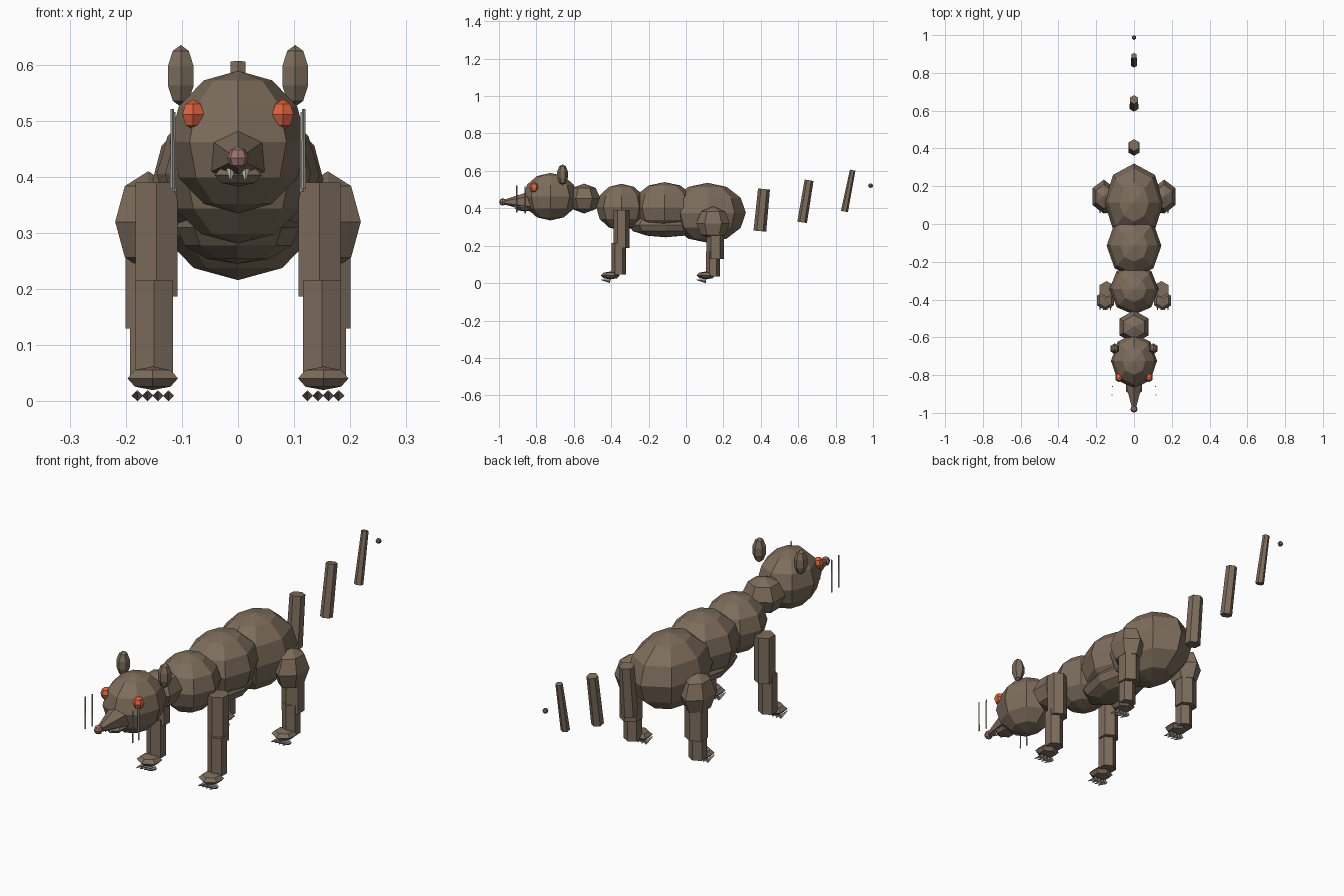
import bpy, bmesh
from mathutils import Vector, Matrix

if "Cube" in bpy.data.objects:
    bpy.data.objects.remove(bpy.data.objects["Cube"])


def material(name, rgb):
    m = bpy.data.materials.new(name)
    m.diffuse_color = (*rgb, 1)
    m.use_nodes = True
    m.node_tree.nodes["Principled BSDF"].inputs["Base Color"].default_value = m.diffuse_color
    return m


FUR = material("brown_fur", (0.205, 0.153, 0.107))
EYE = material("orange_eye", (0.75, 0.13, 0.05))
NOSE = material("pink_nose", (0.33, 0.17, 0.15))
CLAW = material("grey_claw", (0.27, 0.26, 0.23))
WHISKER = material("pale_whisker", (0.42, 0.41, 0.36))
TOOTH = material("white_tooth", (0.8, 0.78, 0.7))


def finish(bm, name, mat):
    me = bpy.data.meshes.new(name)
    bm.to_mesh(me)
    bm.free()
    me.materials.append(mat)
    ob = bpy.data.objects.new(name, me)
    bpy.context.collection.objects.link(ob)
    return ob


def ball(name, center, radii, mat=FUR, seg=8, rings=6):
    bm = bmesh.new()
    bmesh.ops.create_uvsphere(bm, u_segments=seg, v_segments=rings, radius=1)
    bm.transform(Matrix.Translation(center) @ Matrix.Diagonal((*radii, 1)))
    return finish(bm, name, mat)


def rod(name, a, b, r1, r2, mat=FUR, seg=6):
    """Tapered cylinder from point a to point b."""
    a, b = Vector(a), Vector(b)
    d = b - a
    bm = bmesh.new()
    bmesh.ops.create_cone(bm, cap_ends=True, segments=seg, radius1=r1,
                          radius2=r2, depth=d.length)
    # Tilt only in the y-z plane so the sides keep their facing
    turn = Vector((0, 0, 1)).rotation_difference(d).to_matrix().to_4x4()
    bm.transform(Matrix.Translation((a + b) / 2) @ turn)
    return finish(bm, name, mat)


# Body
ball("hips", (0, 0.115, 0.376), (0.157, 0.205, 0.16))
ball("middle", (0, -0.115, 0.405), (0.145, 0.17, 0.135))
ball("chest", (0, -0.345, 0.406), (0.13, 0.135, 0.125))
ball("belly", (0, -0.11, 0.31), (0.11, 0.2, 0.065))
ball("neck", (0, -0.545, 0.452), (0.09, 0.088, 0.08), seg=6, rings=4)

# Head
ball("head", (0, -0.725, 0.462), (0.122, 0.145, 0.127))
rod("snout", (0, -0.83, 0.437), (0, -0.975, 0.433), 0.055, 0.012)
ball("jaw", (0, -0.86, 0.403), (0.048, 0.055, 0.02), seg=6, rings=4)
ball("nose", (0, -0.98, 0.434), (0.019, 0.019, 0.02), NOSE, 8, 4)

for side, s in (("left", 1), ("right", -1)):
    # Face details
    ball(side + "_eye", (s * 0.08, -0.812, 0.511), (0.022, 0.026, 0.027), EYE, 6, 4)
    ball(side + "_ear", (s * 0.102, -0.66, 0.58), (0.028, 0.03, 0.055), seg=6, rings=5)
    rod(side + "_tooth", (s * 0.013, -0.912, 0.415), (s * 0.013, -0.912, 0.395),
        0.008, 0.002, TOOTH, 4)
    for i, (x, y, z) in enumerate(((0.117, -0.905, 0.378), (0.114, -0.86, 0.373))):
        rod(f"{side}_whisker_{i}", (s * x, y, z), (s * x, y, z + 0.143),
            0.004, 0.003, WHISKER, 4)

    # Legs
    ball(side + "_thigh", (s * 0.16, 0.145, 0.32), (0.068, 0.09, 0.09), seg=6, rings=4)
    rod(side + "_front_upper_leg", (s * 0.145, -0.345, 0.187), (s * 0.145, -0.345, 0.39), 0.043, 0.043)
    rod(side + "_front_lower_leg", (s * 0.15, -0.36, 0.045), (s * 0.15, -0.36, 0.215), 0.039, 0.039)
    rod(side + "_hind_upper_leg", (s * 0.16, 0.157, 0.13), (s * 0.16, 0.157, 0.32), 0.047, 0.047)
    rod(side + "_hind_lower_leg", (s * 0.16, 0.145, 0.035), (s * 0.16, 0.145, 0.17), 0.037, 0.037)

    # Paws and claws
    for end, y in (("front", -0.405), ("hind", 0.107)):
        ball(f"{side}_{end}_paw", (s * 0.152, y, 0.041), (0.052, 0.051, 0.021), seg=6, rings=4)
        for i in range(4):
            x = s * (0.124 + 0.0185 * i)
            rod(f"{side}_{end}_claw_{i}", (x, y, 0.01), (x, y - 0.05, 0.018),
                0.01, 0.002, CLAW, 4)

# Tail
rod("tail_base", (0, 0.395, 0.278), (0, 0.417, 0.503), 0.034, 0.032)
rod("tail_middle", (0, 0.621, 0.325), (0, 0.658, 0.55), 0.026, 0.024)
rod("tail_end", (0, 0.847, 0.383), (0, 0.891, 0.604), 0.019, 0.015)
ball("tail_tip", (0, 0.987, 0.521), (0.012, 0.013, 0.012), seg=6, rings=4)
